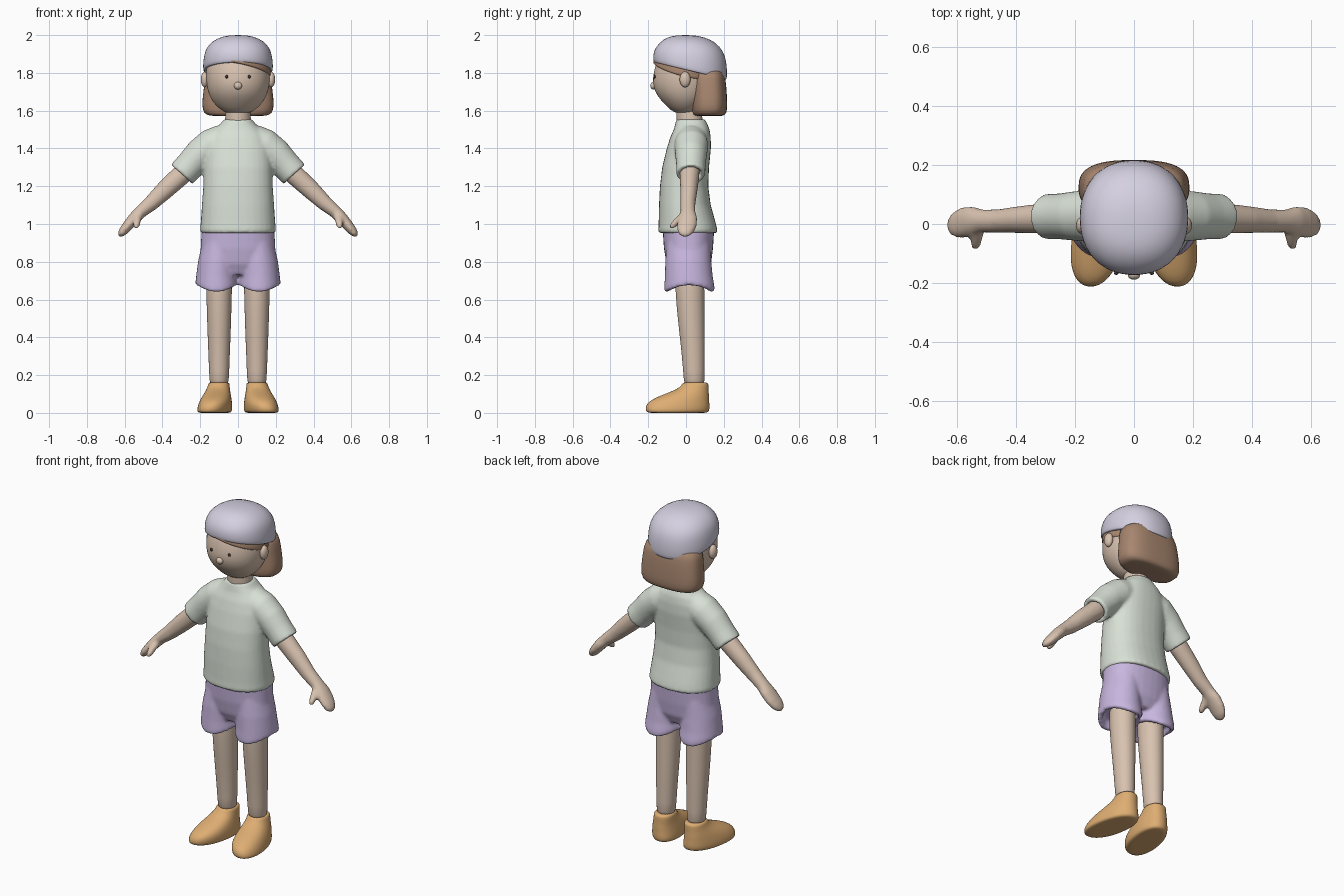
import bpy, bmesh, math
from mathutils import Vector


def material(name, rgb):
    m = bpy.data.materials.new(name)
    m.diffuse_color = (*rgb, 1)
    return m


SKIN = material("skin", (0.69, 0.54, 0.43))
SHIRT = material("pale_green", (0.69, 0.75, 0.67))
SHORTS = material("lilac", (0.58, 0.47, 0.74))
HAT = material("pale_lavender", (0.66, 0.63, 0.75))
HAIR = material("brown", (0.39, 0.24, 0.16))
SHOE = material("tan_orange", (0.73, 0.42, 0.17))
EYE = material("dark", (0.05, 0.04, 0.04))


def loft(bm, secs, upright=True, p=2.0, n=32):
    """Closed skin over rings (x, y, z, radius_u, radius_v, tilt_x, tilt_y, side_lift)."""
    rings = []
    for i, s in enumerate(secs):
        x, y, z, ru, rv, tx, ty, lift = (list(s) + [0, 0, 0])[:8]
        u, v = Vector((1, 0, 0)), Vector((0, 1, 0))
        if not upright:
            a, b = secs[max(i - 1, 0)], secs[min(i + 1, len(secs) - 1)]
            t = (Vector(b[:3]) - Vector(a[:3])).normalized()
            if s[5:]:  # explicit direction for folded-in rims
                t = Vector((s[5], 0, s[6])).normalized()
                tx = ty = 0
            u = t.cross(v).normalized()
            v = t.cross(u)
        ring = []
        for k in range(n):
            th = 2 * math.pi * k / n
            c, d = math.cos(th), math.sin(th)
            co = (Vector((x, y, z))
                  + u * ru * math.copysign(abs(c) ** (2 / p), c)
                  + v * rv * math.copysign(abs(d) ** (2 / p), d))
            co.z += tx * co.x + ty * co.y + lift * c * c
            ring.append(bm.verts.new(co))
        rings.append(ring)
    faces = [bm.faces.new(rings[0]), bm.faces.new(rings[-1])]
    for a, b in zip(rings, rings[1:]):
        for k in range(n):
            j = (k + 1) % n
            faces.append(bm.faces.new((a[k], a[j], b[j], b[k])))
    bmesh.ops.recalc_face_normals(bm, faces=faces)


def finish(bm, name, mat, blend=False, mirror=False):
    """Make the object; blend fuses its overlapping parts into one soft skin."""
    me = bpy.data.meshes.new(name)
    for f in bm.faces:
        f.smooth = True
    bm.to_mesh(me)
    bm.free()
    me.materials.append(mat)
    ob = bpy.data.objects.new(name, me)
    bpy.context.collection.objects.link(ob)
    if blend:
        r = ob.modifiers.new("fuse", 'REMESH')
        r.mode, r.voxel_size, r.use_smooth_shade = 'VOXEL', 0.009, True
        s = ob.modifiers.new("soften", 'SMOOTH')
        s.factor, s.iterations = 0.5, 5
    else:
        ob.modifiers.new("round", 'SUBSURF').levels = 1
        ob.modifiers["round"].render_levels = 1
    if mirror:
        ob.modifiers.new("mirror", 'MIRROR')
    return ob


def part(name, mat, secs, mirror=False, **kw):
    bm = bmesh.new()
    loft(bm, secs, **kw)
    return finish(bm, name, mat, mirror=mirror)


def ball(name, mat, loc, scale, mirror=False):
    bm = bmesh.new()
    bmesh.ops.create_uvsphere(bm, u_segments=16, v_segments=10, radius=1)
    for v in bm.verts:
        v.co = Vector(loc) + Vector(a * b for a, b in zip(v.co, scale))
    return finish(bm, name, mat, mirror=mirror)


# Head, neck, ears, nose and eyes
part("head", SKIN, [
    (0, 0.0, 1.585, 0.04, 0.03), (0, -0.005, 1.59, 0.07, 0.06), (0, -0.005, 1.62, 0.112, 0.095),
    (0, -0.005, 1.66, 0.143, 0.133), (0, -0.008, 1.70, 0.16, 0.157),
    (0, -0.008, 1.75, 0.169, 0.17), (0, -0.005, 1.80, 0.171, 0.167),
    (0, 0.0, 1.85, 0.166, 0.16), (0, 0.01, 1.90, 0.15, 0.145), (0, 0.01, 1.94, 0.08, 0.08)])
part("neck", SKIN, [(0, 0.025, 1.48, 0.075, 0.07), (0, 0.022, 1.54, 0.07, 0.072),
                    (0, 0.015, 1.58, 0.066, 0.066), (0, 0.01, 1.65, 0.066, 0.066)])
ball("ears", SKIN, (0.176, -0.005, 1.765), (0.022, 0.03, 0.042), mirror=True)
ball("nose", SKIN, (0, -0.172, 1.732), (0.022, 0.018, 0.02))
ball("eyes", EYE, (0.06, -0.167, 1.78), (0.008, 0.006, 0.009), mirror=True)

# Bobbed hair behind the ears and a swept fringe under the hat
part("hair", HAIR, [
    (0, 0.122, 1.572, 0.10, 0.05), (0, 0.122, 1.572, 0.155, 0.078), (0, 0.124, 1.587, 0.183, 0.092),
    (0, 0.124, 1.63, 0.192, 0.095), (0, 0.122, 1.70, 0.184, 0.094),
    (0, 0.118, 1.77, 0.176, 0.092), (0, 0.11, 1.84, 0.16, 0.085)], p=2.7)
part("fringe", HAIR, [
    (0, -0.008, 1.815, 0.14, 0.13, -0.2, -0.24), (0, -0.008, 1.81, 0.172, 0.164, -0.2, -0.24),
    (0, -0.008, 1.815, 0.176, 0.168, -0.2, -0.24), (0, -0.002, 1.86, 0.172, 0.162, -0.1, -0.15),
    (0, 0.01, 1.91, 0.14, 0.13)])

# Soft cap sloping down to the back
part("hat", HAT, [
    (0, 0.02, 1.825, 0.15, 0.16, 0, -0.24), (0, 0.022, 1.814, 0.177, 0.188, 0, -0.24),
    (0, 0.022, 1.817, 0.185, 0.195, 0, -0.24), (0, 0.022, 1.85, 0.186, 0.197, 0, -0.2),
    (0, 0.022, 1.895, 0.181, 0.192, 0, -0.14), (0, 0.024, 1.935, 0.168, 0.174, 0, -0.1),
    (0, 0.02, 1.97, 0.135, 0.14, 0, -0.06), (0, 0.01, 1.993, 0.085, 0.09, 0, -0.03),
    (0, 0.005, 2.0, 0.03, 0.03)], p=2.2)

# Shirt: torso fused with two open sleeves
bm = bmesh.new()
loft(bm, [
    (0, 0.01, 0.953, 0.195, 0.153), (0, 0.01, 0.965, 0.201, 0.157), (0, 0.007, 1.0, 0.198, 0.152),
    (0, -0.006, 1.10, 0.191, 0.137), (0, -0.01, 1.20, 0.184, 0.128), (0, -0.002, 1.30, 0.182, 0.124),
    (0, 0.015, 1.40, 0.178, 0.117), (0, 0.024, 1.46, 0.16, 0.107), (0, 0.03, 1.50, 0.128, 0.095),
    (0, 0.028, 1.53, 0.094, 0.085), (0, 0.025, 1.555, 0.073, 0.076)], p=2.3)
for s in (1, -1):
    loft(bm, [
        (s * 0.08, 0.028, 1.44, 0.088, 0.085), (s * 0.14, 0.028, 1.415, 0.09, 0.09),
        (s * 0.20, 0.027, 1.37, 0.084, 0.084), (s * 0.25, 0.026, 1.315, 0.078, 0.078),
        (s * 0.297, 0.025, 1.264, 0.077, 0.077, s * 0.67, -0.74),
        (s * 0.298, 0.025, 1.262, 0.053, 0.054, s * 0.67, -0.74),
        (s * 0.275, 0.025, 1.288, 0.05, 0.052, s * 0.67, -0.74)], upright=False)
finish(bm, "shirt", SHIRT, blend=True)

# Arms with mitten hands and thumbs
bm = bmesh.new()
loft(bm, [
    (0.20, 0.022, 1.36, 0.05, 0.05), (0.30, 0.019, 1.26, 0.054, 0.052),
    (0.385, 0.015, 1.182, 0.05, 0.046), (0.46, 0.01, 1.11, 0.041, 0.04),
    (0.515, 0.01, 1.065, 0.034, 0.039), (0.55, 0.01, 1.03, 0.032, 0.05),
    (0.58, 0.005, 0.995, 0.029, 0.052), (0.605, -0.003, 0.965, 0.025, 0.045),
    (0.622, -0.01, 0.945, 0.017, 0.03), (0.63, -0.012, 0.936, 0.006, 0.012)], upright=False)
loft(bm, [
    (0.525, 0.0, 1.05, 0.02, 0.02), (0.533, -0.035, 1.025, 0.022, 0.02),
    (0.537, -0.062, 1.0, 0.019, 0.018), (0.539, -0.078, 0.985, 0.014, 0.013),
    (0.54, -0.086, 0.977, 0.005, 0.005)], upright=False)
finish(bm, "arms", SKIN, blend=True, mirror=True)

# Shorts: hips fused with two open, wavy-hemmed legs
bm = bmesh.new()
loft(bm, [(0, 0.015, 0.73, 0.13, 0.09), (0, 0.015, 0.79, 0.19, 0.118),
          (0, 0.013, 0.87, 0.198, 0.13), (0, 0.013, 0.98, 0.192, 0.137)], p=2.3)
for s in (1, -1):
    x = s * 0.113
    loft(bm, [
        (s * 0.10, 0.013, 0.90, 0.09, 0.115), (s * 0.108, 0.012, 0.80, 0.104, 0.122),
        (x, 0.015, 0.72, 0.108, 0.127, 0, 0, 0.01), (x, 0.018, 0.67, 0.112, 0.133, 0, 0, 0.025),
        (x, 0.018, 0.642, 0.112, 0.133, 0, 0, 0.035), (x, 0.018, 0.64, 0.088, 0.108, 0, 0, 0.035),
        (x, 0.018, 0.69, 0.082, 0.10, 0, 0, 0.02)])
finish(bm, "shorts", SHORTS, blend=True)

# Legs
part("legs", SKIN, [
    (0.10, 0.02, 0.80, 0.07, 0.078), (0.10, 0.02, 0.64, 0.068, 0.077),
    (0.10, 0.027, 0.50, 0.064, 0.071), (0.10, 0.036, 0.36, 0.059, 0.064),
    (0.10, 0.042, 0.22, 0.053, 0.056), (0.10, 0.045, 0.12, 0.051, 0.056)], mirror=True)

# Shoes: toes turned slightly outward
bm = bmesh.new()
loft(bm, [
    (0.112, -0.045, 0.0, 0.05, 0.12), (0.112, -0.045, 0.0, 0.08, 0.158),
    (0.112, -0.045, 0.01, 0.088, 0.169), (0.112, -0.044, 0.035, 0.088, 0.17),
    (0.111, -0.038, 0.06, 0.084, 0.161), (0.11, -0.015, 0.085, 0.077, 0.138),
    (0.107, 0.018, 0.11, 0.067, 0.102), (0.103, 0.045, 0.135, 0.059, 0.075),
    (0.101, 0.05, 0.157, 0.056, 0.069), (0.101, 0.05, 0.162, 0.05, 0.06)], p=2.2)
for v in bm.verts:
    v.co.x -= 0.17 * (v.co.y - 0.03) * max(0, 1 - v.co.z / 0.16)
finish(bm, "shoes", SHOE, mirror=True)
